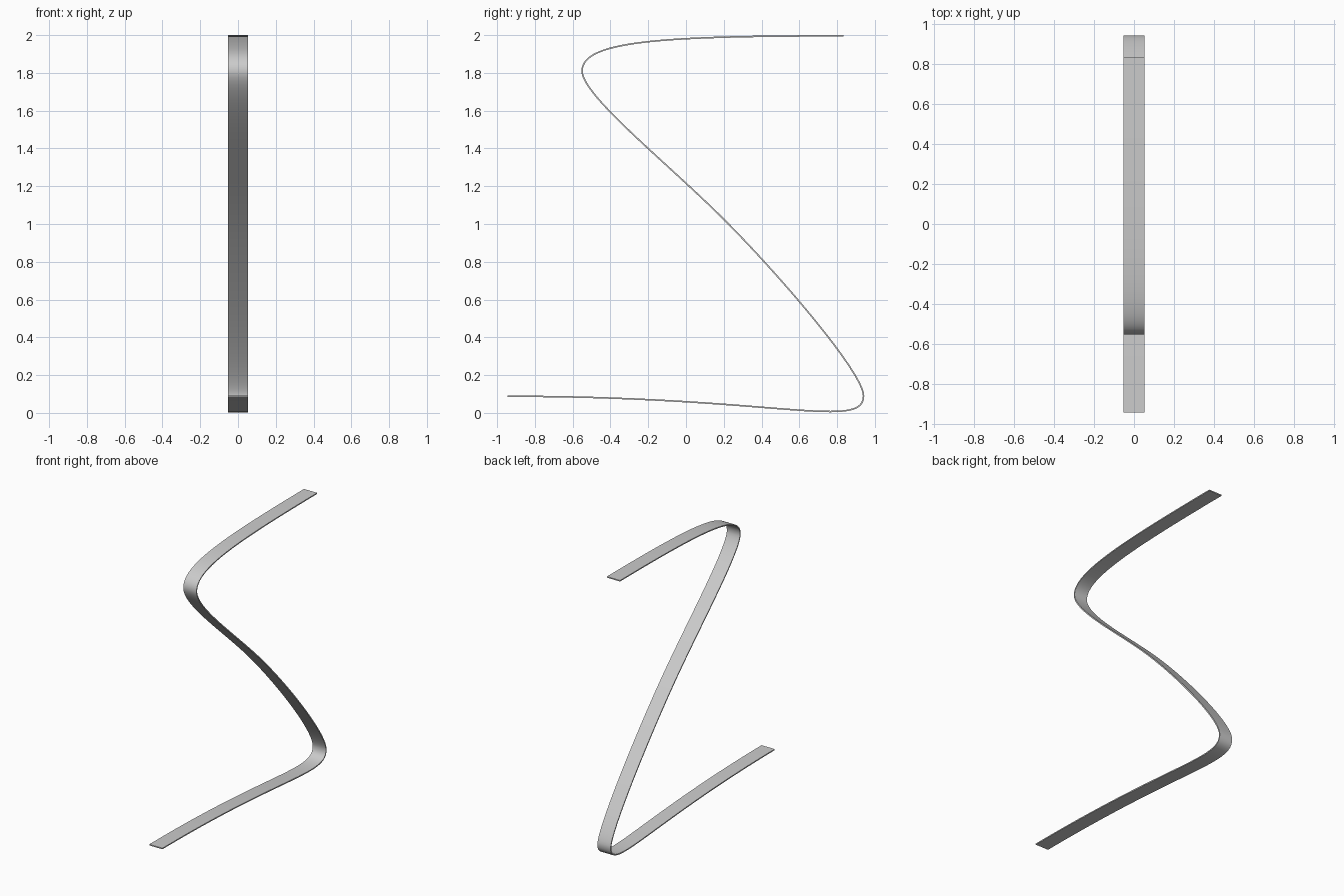
import bpy, bmesh
from mathutils import Vector
from mathutils.geometry import interpolate_bezier

HALF_WIDTH = 0.053
THICKNESS = 0.008
STEPS = 28

cube = bpy.data.objects.get("Cube")
if cube:
    bpy.data.objects.remove(cube, do_unlink=True)

# Plain grey material
grey = bpy.data.materials.new("plain_grey")
grey.use_nodes = True
colour = (0.6, 0.6, 0.6, 1)
grey.diffuse_color = colour
grey.node_tree.nodes["Principled BSDF"].inputs["Base Color"].default_value = colour

# Side profile as (y, z): knot, handle, handle, knot, ...
profile = [
    (-0.945, 0.088), (0.47, 0.088), (0.94, -0.095),
    (0.94, 0.09), (0.94, 0.21), (0.50, 0.725),
    (0.20, 1.025), (-0.10, 1.325), (-0.55, 1.68),
    (-0.55, 1.81), (-0.55, 1.97), (-0.13, 1.996),
    (0.835, 1.996),
]
knots = [Vector((0, y, z)) for y, z in profile]
path = [knots[0]]
for i in range(0, len(knots) - 1, 3):
    path += interpolate_bezier(*knots[i:i + 4], STEPS)[1:]

# Ribbon swept across its width
bm = bmesh.new()
rows = [[bm.verts.new((x, p.y, p.z)) for x in (-HALF_WIDTH, HALF_WIDTH)] for p in path]
for (a, b), (c, d) in zip(rows, rows[1:]):
    bm.faces.new((a, b, d, c))
mesh = bpy.data.meshes.new("ribbon")
bm.to_mesh(mesh)
bm.free()
mesh.materials.append(grey)
ribbon = bpy.data.objects.new("ribbon", mesh)
bpy.context.collection.objects.link(ribbon)

# Even thickness either side of the path
solid = ribbon.modifiers.new("thickness", "SOLIDIFY")
solid.thickness = THICKNESS
solid.offset = 0
solid.use_even_offset = True

# Smooth bends with crisp edges
bpy.ops.object.select_all(action="DESELECT")
ribbon.select_set(True)
bpy.context.view_layer.objects.active = ribbon
bpy.ops.object.modifier_apply(modifier=solid.name)
bpy.ops.object.shade_smooth_by_angle(angle=0.6)
